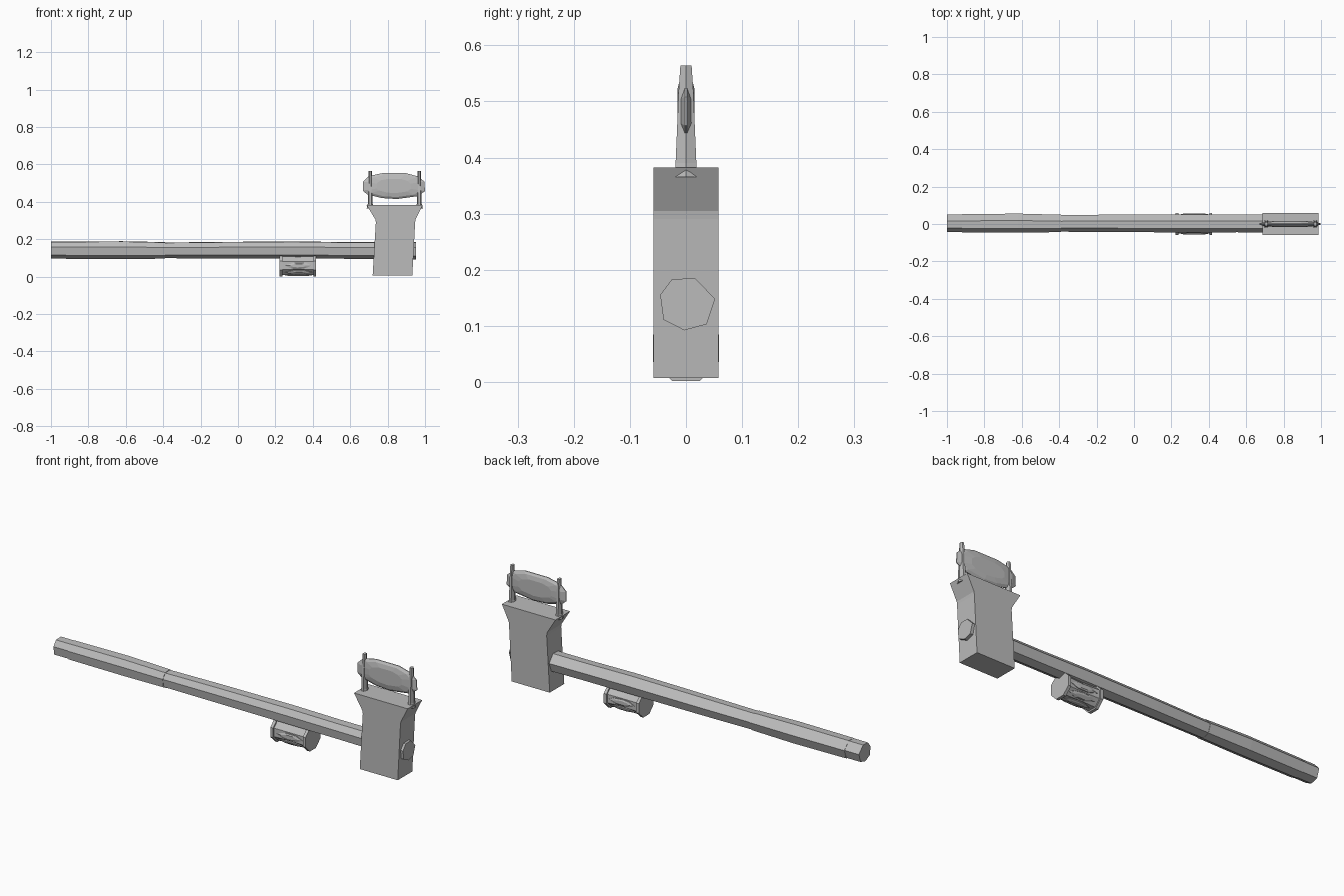
import bpy, bmesh, math

if "Cube" in bpy.data.objects:
    bpy.data.objects.remove(bpy.data.objects["Cube"])

steel = bpy.data.materials.new("plain grey")
steel.diffuse_color = (0.5, 0.5, 0.5, 1)
steel.use_nodes = True
steel.node_tree.nodes["Principled BSDF"].inputs["Base Color"].default_value = steel.diffuse_color


def loft(name, rings, cap=True):
    """Skin a list of equal-length point rings into a closed flat-shaded mesh."""
    bm = bmesh.new()
    vr = [[bm.verts.new(p) for p in r] for r in rings]
    for a, b in zip(vr, vr[1:]):
        for i in range(len(a)):
            j = (i + 1) % len(a)
            bm.faces.new((a[i], a[j], b[j], b[i]))
    if cap:
        bm.faces.new(vr[0])
        bm.faces.new(vr[-1])
    bmesh.ops.recalc_face_normals(bm, faces=bm.faces)
    me = bpy.data.meshes.new(name)
    bm.to_mesh(me)
    bm.free()
    me.materials.append(steel)
    ob = bpy.data.objects.new(name, me)
    bpy.context.collection.objects.link(ob)
    return ob


# Irregular seven-sided section of the shaft (y, z around its axis)
SEC = [(0.05, 0.009), (0.035, -0.036), (-0.005, -0.047), (-0.042, -0.028),
       (-0.048, 0.016), (-0.027, 0.044), (0.014, 0.046)]


def shaft_ring(x, s, cy=0.002, cz=0.139):
    return [(x, cy + y * s, cz + z * s) for y, z in SEC]


# Shaft, thick in the middle and passing through the head
loft("shaft", [shaft_ring(-0.40, 0.90, 0.002, 0.141), shaft_ring(-0.10, 0.95, 0.003, 0.142),
               shaft_ring(0.30, 0.99, 0.002, 0.143), shaft_ring(0.55, 0.96, 0.002, 0.141),
               shaft_ring(0.953, 1.0)])
# Grip sleeve and butt
loft("grip", [shaft_ring(-0.92, 0.99, 0.003, 0.142), shaft_ring(-0.62, 1.03, 0.004, 0.142),
              shaft_ring(-0.39, 0.95, 0.002, 0.141)])
loft("butt", [shaft_ring(-1.0, 0.95, 0.003, 0.143), shaft_ring(-0.90, 0.95, 0.003, 0.143)])

# Head block with flared top
profile = [(0.007, 0.72, 0.932), (0.29, 0.737, 0.947), (0.305, 0.735, 0.949), (0.382, 0.688, 0.987)]
W = 0.058
loft("head", [[(a, -W, z), (b, -W, z), (b, W, z), (a, W, z)] for z, a, b in profile])

# Two tapering prongs on the head
for side, px in (("left", 0.707), ("right", 0.969)):
    rings = []
    for z, hx, hy in ((0.365, 0.019, 0.020), (0.39, 0.013, 0.0185),
                      (0.52, 0.010, 0.013), (0.564, 0.009, 0.010)):
        rings.append([(px + hx * math.cos(k * math.pi / 3), hy * math.sin(k * math.pi / 3) / 0.866, z)
                      for k in range(6)])
    loft(side + "_prong", rings)

# Thin faceted stone held between the prongs
outline = [(0.667, 0.46), (0.668, 0.508), (0.70, 0.538), (0.77, 0.553), (0.90, 0.553), (0.965, 0.535),
           (0.996, 0.508), (1.0, 0.457), (0.96, 0.43), (0.85, 0.415), (0.77, 0.42), (0.69, 0.44)]
cx, cz = 0.833, 0.485


def stone_ring(s, y):
    return [(cx + (x - cx) * s, y, cz + (z - cz) * s) for x, z in outline]


loft("stone", [stone_ring(0.55, -0.015), stone_ring(0.85, -0.010), stone_ring(1, -0.002),
               stone_ring(1, 0.002), stone_ring(0.85, 0.010), stone_ring(0.55, 0.015)])


# Drum slung under the shaft: eight-sided body between two rims
def oct_ring(x, r):
    return [(x, r * math.cos(math.radians(22.5 + 45 * k)), 0.06 + r * math.sin(math.radians(22.5 + 45 * k)))
            for k in range(8)]


loft("drum_body", [oct_ring(0.23, 0.056), oct_ring(0.27, 0.054), oct_ring(0.32, 0.052),
                   oct_ring(0.37, 0.054), oct_ring(0.41, 0.056)])
for side, x0, x1 in (("left", 0.222, 0.237), ("right", 0.403, 0.418)):
    loft(side + "_drum_rim", [oct_ring(x0, 0.0635), oct_ring(x1, 0.0635)])

# Raised leaf-shaped panels on the drum faces
for k in range(8):
    a = math.radians(45 * k)
    n, t = (math.cos(a), math.sin(a)), (-math.sin(a), math.cos(a))
    if n[1] > 0.5:
        continue
    leaf = [(0.25, 0.0), (0.28, 0.014), (0.32, 0.017), (0.37, 0.012), (0.395, 0.0),
            (0.36, -0.014), (0.30, -0.014)]
    rings = []
    for d, s in ((0.046, 1.0), (0.053, 1.0), (0.057, 0.6)):
        rings.append([(0.32 + (x - 0.32) * s, n[0] * d + t[0] * w * s, 0.06 + n[1] * d + t[1] * w * s)
                      for x, w in leaf])
    loft("drum_leaf_%d" % k, rings)
